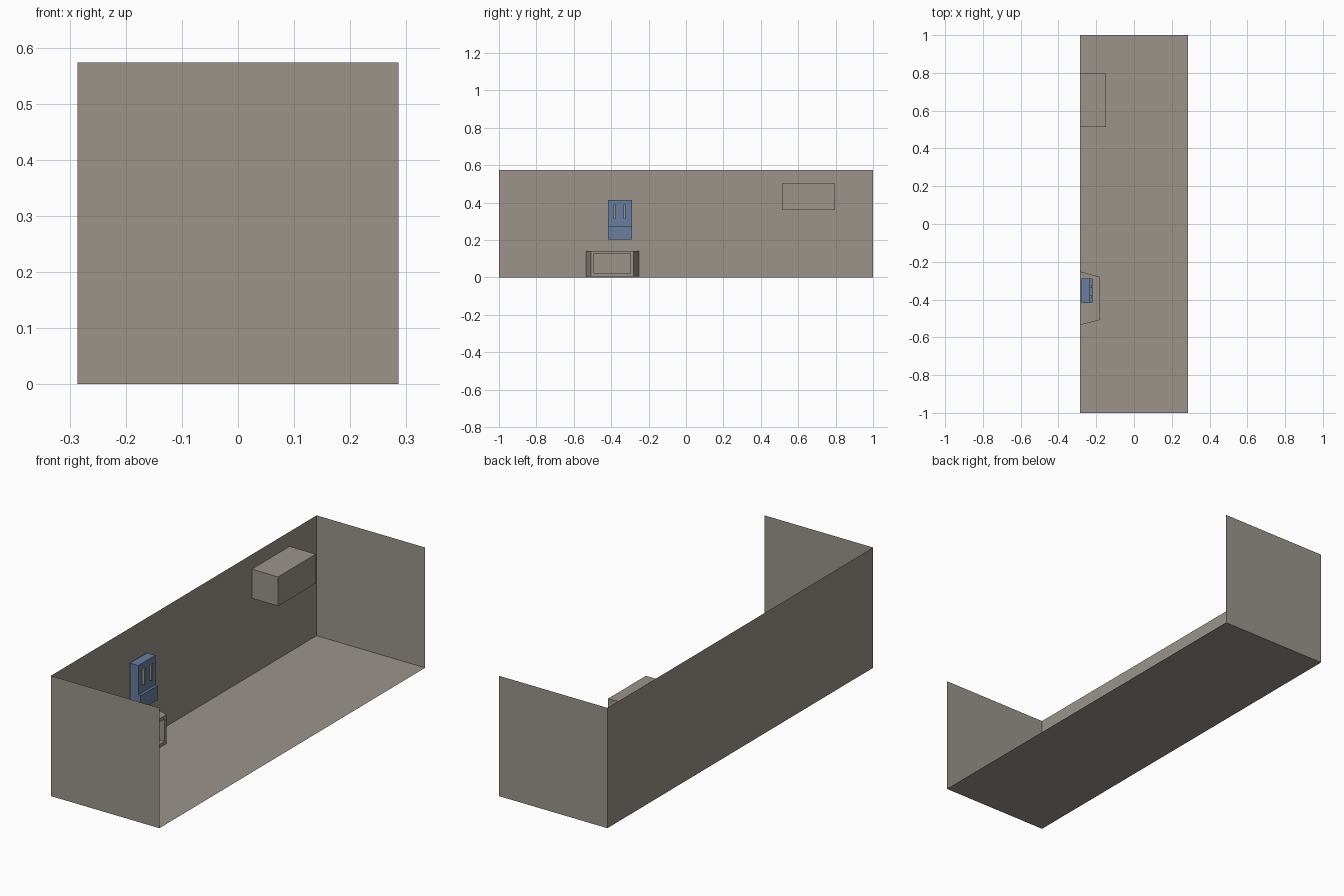
import bpy, bmesh

if "Cube" in bpy.data.objects:
    bpy.data.objects.remove(bpy.data.objects["Cube"])


def material(name, rgb):
    m = bpy.data.materials.new(name)
    m.diffuse_color = (*rgb, 1.0)
    m.use_nodes = True
    m.node_tree.nodes["Principled BSDF"].inputs["Base Color"].default_value = m.diffuse_color
    return m


stone = material("warm grey", (0.325, 0.296, 0.258))
blue = material("muted blue", (0.138, 0.209, 0.352))

W, L, H = 0.286, 1.0, 0.573


def finish(name, bm, mat):
    mesh = bpy.data.meshes.new(name)
    bm.to_mesh(mesh)
    bm.free()
    mesh.materials.append(mat)
    ob = bpy.data.objects.new(name, mesh)
    bpy.context.collection.objects.link(ob)
    return ob


def box_bm(x, y, z):
    bm = bmesh.new()
    bmesh.ops.create_cube(bm, size=1)
    for v in bm.verts:
        for i, (a, b) in enumerate((x, y, z)):
            v.co[i] = b if v.co[i] > 0 else a
    return bm


def prism(name, profile, y0, y1, mat):
    """Extrude an x-z profile along y."""
    bm = bmesh.new()
    face = bm.faces.new([bm.verts.new((x, y0, z)) for x, z in profile])
    ext = bmesh.ops.extrude_face_region(bm, geom=[face])
    for v in ext["geom"]:
        if isinstance(v, bmesh.types.BMVert):
            v.co.y = y1
    bmesh.ops.recalc_face_normals(bm, faces=bm.faces[:])
    return finish(name, bm, mat)


# Open shell: floor, long wall and two end walls, facing inward
bm = box_bm((-W, W), (-L, L), (0, H))
bm.normal_update()
open_sides = [f for f in bm.faces if f.normal.x > 0.5 or f.normal.z > 0.5]
bmesh.ops.delete(bm, geom=open_sides, context='FACES')
bmesh.ops.reverse_faces(bm, faces=bm.faces[:])
finish("room_shell", bm, stone)

# High wall cabinet
finish("wall_cabinet", box_bm((-W, -0.148), (0.513, 0.797), (0.364, 0.503)), stone)

# Low heater: tapered plan with a recessed front opening
bm = box_bm((-W, -0.18), (-0.535, -0.251), (0.004, 0.142))
for v in bm.verts:
    if v.co.x > -0.2:
        v.co.y += 0.027 if v.co.y < -0.4 else -0.029
bm.normal_update()
front = max(bm.faces, key=lambda f: f.normal.x)
bmesh.ops.inset_region(bm, faces=[front], thickness=0.022)
rim = bmesh.ops.extrude_face_region(bm, geom=[front])
bmesh.ops.translate(bm, vec=(-0.07, 0, 0),
                    verts=[g for g in rim["geom"] if isinstance(g, bmesh.types.BMVert)])
if front.is_valid:
    bmesh.ops.delete(bm, geom=[front], context='FACES')
finish("low_heater", bm, stone)

# Blue wall unit with a stepped lower lip
prism("wall_unit", [(-0.278, 0.203), (-0.221, 0.203), (-0.221, 0.273),
                    (-0.233, 0.273), (-0.233, 0.413), (-0.278, 0.413)],
      -0.417, -0.289, blue)

# Two upright bars on the unit
for i, y in enumerate((-0.382, -0.329)):
    finish(f"unit_bar_{i + 1}",
           box_bm((-0.236, -0.222), (y - 0.006, y + 0.006), (0.312, 0.389)), stone)
